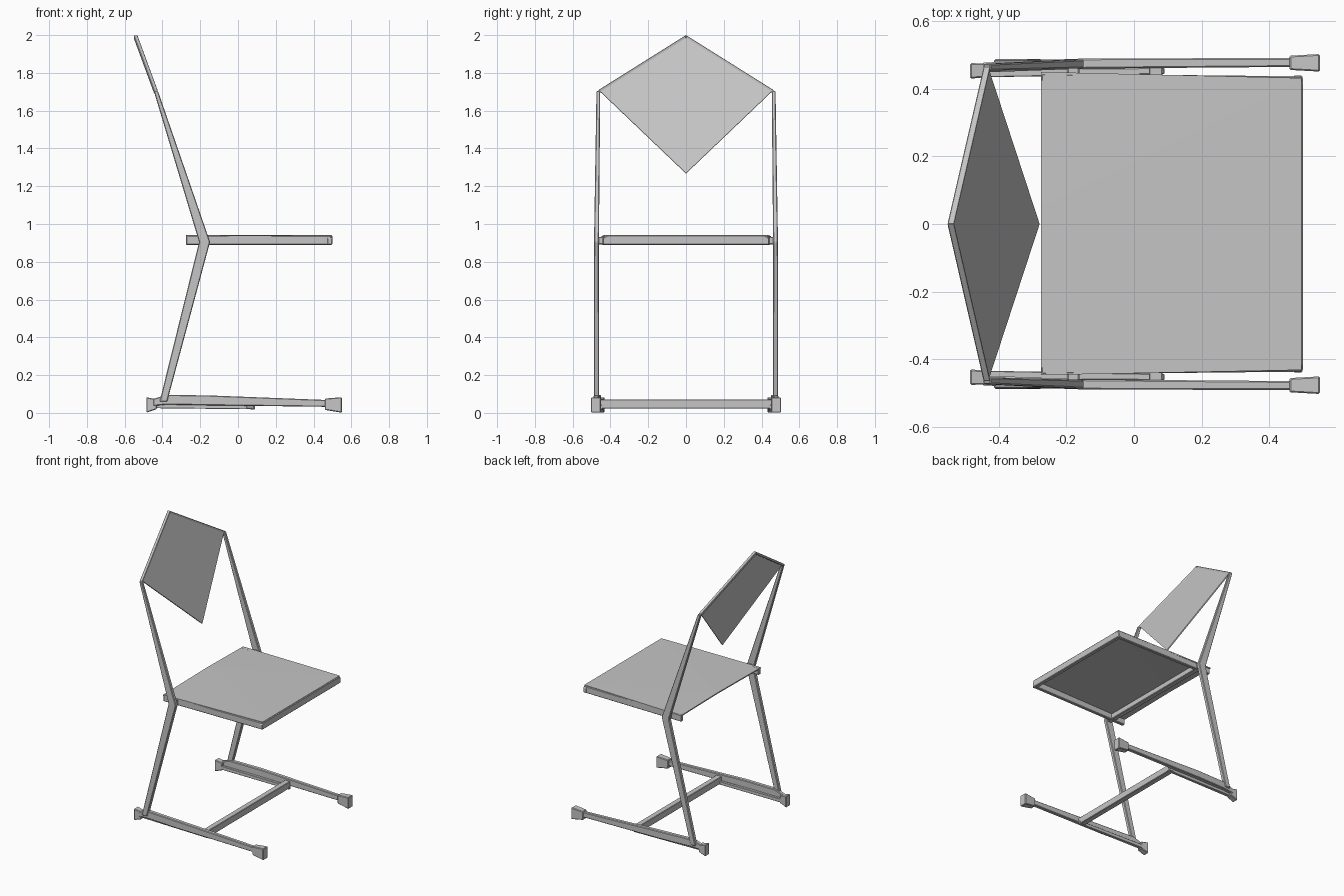
import bpy
import bmesh
from mathutils import Vector

cube = bpy.data.objects.get("Cube")
if cube:
    bpy.data.objects.remove(cube, do_unlink=True)

grey = bpy.data.materials.new("painted_grey")
grey.use_nodes = True
colour = (0.56, 0.56, 0.56, 1)
grey.diffuse_color = colour
grey.node_tree.nodes["Principled BSDF"].inputs["Base Color"].default_value = colour

X, Y, Z = Vector((1, 0, 0)), Vector((0, 1, 0)), Vector((0, 0, 1))


def finish(name, bm, mirrored=False, bevel=0):
    bmesh.ops.recalc_face_normals(bm, faces=bm.faces)
    mesh = bpy.data.meshes.new(name)
    bm.to_mesh(mesh)
    bm.free()
    mesh.materials.append(grey)
    obj = bpy.data.objects.new(name, mesh)
    bpy.context.collection.objects.link(obj)
    if bevel:
        mod = obj.modifiers.new("soft_edges", "BEVEL")
        mod.width, mod.segments = bevel, 1
    if mirrored:
        mod = obj.modifiers.new("other_side", "MIRROR")
        mod.use_axis = (False, True, False)
        mod.use_mirror_merge = False
    return obj


def bar(name, stations, u, v, mirrored=True, bevel=0.004):
    """Rectangular bar through stations (centre, half size along u, half size along v)."""
    bm = bmesh.new()
    rings = []
    for centre, a, b in stations:
        c = Vector(centre)
        rings.append([bm.verts.new(c + u * a * i + v * b * j)
                      for i, j in ((-1, -1), (1, -1), (1, 1), (-1, 1))])
    for r, s in zip(rings, rings[1:]):
        for k in range(4):
            n = (k + 1) % 4
            bm.faces.new((r[k], r[n], s[n], s[k]))
    bm.faces.new(rings[0])
    bm.faces.new(rings[-1])
    return finish(name, bm, mirrored, bevel)


# Bent side posts, widest at the knee and slim at the top
bar("side_post", [
    ((-0.395, 0.474, 0.06), 0.02, 0.014),
    ((-0.177, 0.474, 0.905), 0.029, 0.013),
    ((-0.435, 0.464, 1.705), 0.011, 0.01),
], X, Y)

# Floor rails, slightly tapered towards the front
bar("floor_rail", [
    ((-0.45, 0.463, 0.055), 0.018, 0.014),
    ((-0.38, 0.466, 0.07), 0.026, 0.015),
    ((-0.14, 0.475, 0.066), 0.026, 0.015),
    ((0.48, 0.478, 0.05), 0.018, 0.013),
], Z, Y)

# Inner strips that carry the crossbar
bar("inner_strip", [
    ((-0.45, 0.446, 0.038), 0.013, 0.012),
    ((0.09, 0.453, 0.03), 0.011, 0.009),
], Z, Y, bevel=0.002)
bar("floor_crossbar", [
    ((0.065, -0.465, 0.046), 0.02, 0.024),
    ((0.065, 0.465, 0.046), 0.02, 0.024),
], X, Z, mirrored=False, bevel=0.003)

# Flared end caps on the rails
bar("front_cap", [
    ((0.46, 0.477, 0.046), 0.03, 0.021),
    ((0.55, 0.477, 0.042), 0.041, 0.026),
], Z, Y)
bar("back_cap", [
    ((-0.43, 0.455, 0.046), 0.026, 0.02),
    ((-0.485, 0.453, 0.042), 0.041, 0.023),
], Z, Y)

# Seat sheet, creased along a triangle that opens towards the front
bm = bmesh.new()
back_r, tip, back_l, front_l, front_r = [bm.verts.new(p) for p in (
    (-0.275, -0.447, 0.936), (-0.275, 0.05, 0.942), (-0.275, 0.45, 0.936),
    (0.495, 0.432, 0.942), (0.495, -0.432, 0.942))]
bm.faces.new((tip, front_r, front_l))
bm.faces.new((back_r, front_r, tip))
bm.faces.new((tip, front_l, back_l))
sheet = finish("seat_sheet", bm)
thickness = sheet.modifiers.new("thickness", "SOLIDIFY")
thickness.thickness, thickness.offset = 0.008, -1

# Rim below the seat: two sides, a front edge and a crossbar between the knees
bar("seat_side_rim", [
    ((-0.275, 0.433, 0.913), 0.012, 0.024),
    ((0.495, 0.425, 0.913), 0.012, 0.024),
], Y, Z)
bar("seat_front_rim", [
    ((0.486, -0.44, 0.908), 0.013, 0.018),
    ((0.486, -0.415, 0.915), 0.014, 0.025),
    ((0.486, 0.415, 0.915), 0.014, 0.025),
    ((0.486, 0.44, 0.908), 0.013, 0.018),
], X, Z, mirrored=False)
bar("seat_back_rail", [
    ((-0.18, -0.47, 0.912), 0.018, 0.02),
    ((-0.18, 0.47, 0.912), 0.018, 0.02),
], X, Z, mirrored=False)

# Diamond backrest plate
bm = bmesh.new()
bm.faces.new([bm.verts.new(p) for p in (
    (-0.54, 0, 1.995), (-0.433, 0.458, 1.705), (-0.283, 0, 1.268), (-0.433, -0.458, 1.705))])
plate = finish("backrest_plate", bm)
thickness = plate.modifiers.new("thickness", "SOLIDIFY")
thickness.thickness, thickness.offset = 0.008, 0

# Stiffening edge along the top of the backrest
bar("backrest_top_edge", [
    ((-0.435, 0.464, 1.7), 0.01, 0.009),
    ((-0.542, 0, 1.991), 0.01, 0.009),
], X, Z, bevel=0.002)
